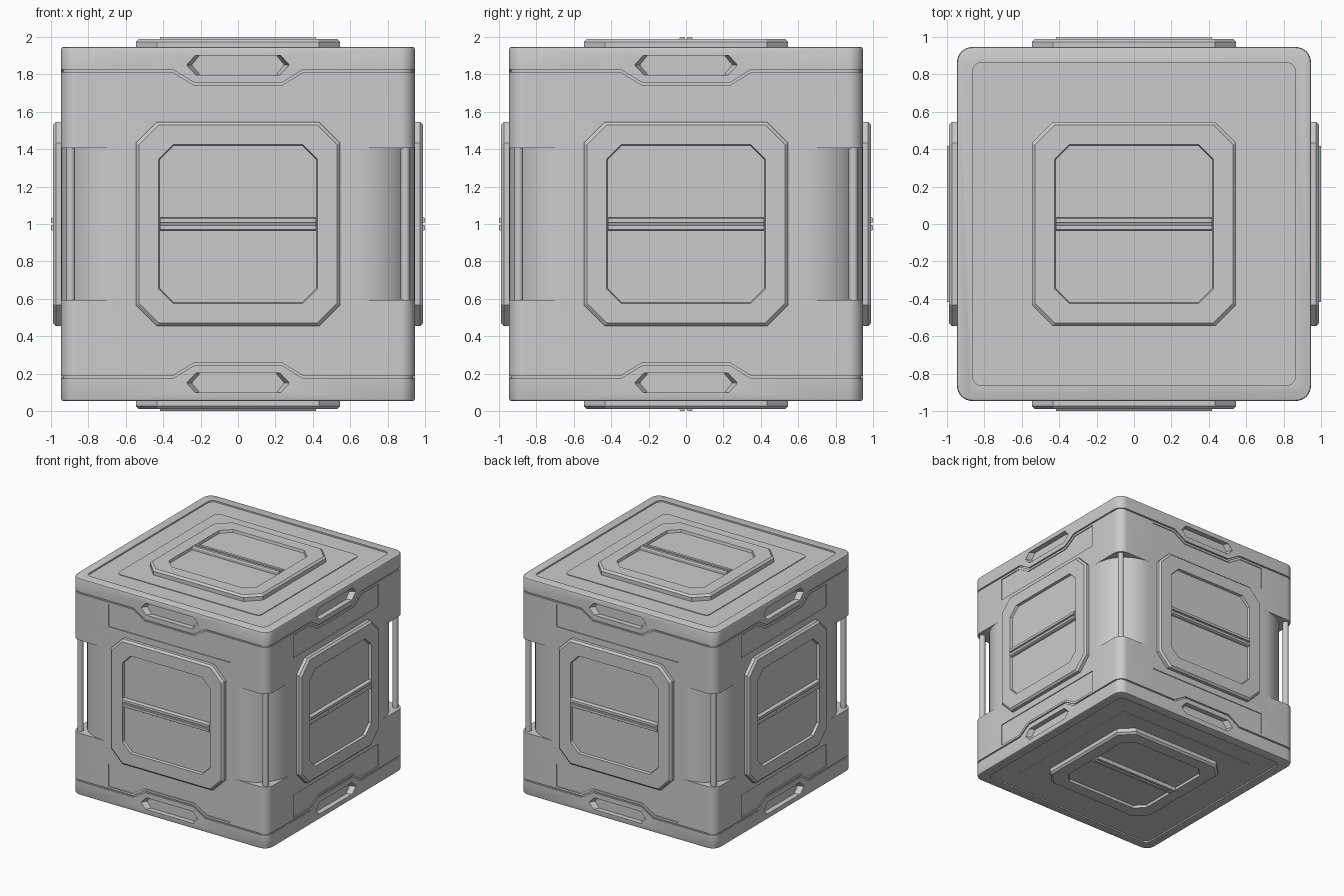
import bpy, bmesh
from math import radians, sin, cos
from mathutils import Matrix, Vector

if "Cube" in bpy.data.objects:
    bpy.data.objects.remove(bpy.data.objects["Cube"])

H = 0.946                                  # half size of the body
BASE = Matrix.Translation((0, 0, 1))
TOP = BASE
BOTTOM = BASE @ Matrix.Rotation(radians(180), 4, 'X')
SIDES = [BASE @ Matrix.Rotation(radians(90 * k), 4, 'Z') @ Matrix.Rotation(radians(90), 4, 'X')
         for k in range(4)]
QUARTERS = [BASE @ Matrix.Rotation(radians(90 * k), 4, 'Z') for k in range(4)]

grey = bpy.data.materials.new("plain grey")
grey.use_nodes = True
colour = (0.6, 0.6, 0.6, 1)
grey.diffuse_color = colour
grey.node_tree.nodes["Principled BSDF"].inputs["Base Color"].default_value = colour


def loft(bm, loops, m):
    """Closed solid through a list of (2D points, height) outlines."""
    rings = [[bm.verts.new(m @ Vector((u, v, w))) for u, v in pts] for pts, w in loops]
    n = len(rings[0])
    for a, b in zip(rings, rings[1:]):
        for i in range(n):
            bm.faces.new((a[i], a[(i + 1) % n], b[(i + 1) % n], b[i]))
    bm.faces.new(rings[0][::-1])
    bm.faces.new(rings[-1])


def prism(bm, pts, low, high, m):
    loft(bm, [(pts, low), (pts, high)], m)


def round_square(half, r, steps=8):
    pts = []
    for k in range(4):
        for i in range(steps + 1):
            a = radians(90 * (k + i / steps))
            cx = (half - r) * (1 if k in (0, 3) else -1)
            cy = (half - r) * (1 if k < 2 else -1)
            pts.append((cx + r * cos(a), cy + r * sin(a)))
    return pts


def octagon(half, c):
    s = half - c
    return [(half, -s), (half, s), (s, half), (-s, half),
            (-half, s), (-half, -s), (-s, -half), (s, -half)]


def mirror_u(pts):
    """Complete a right-hand outline with its left-hand reflection."""
    return pts + [(-u, v) for u, v in reversed(pts)]


def corner_outline(r, start, d):
    """Everything outside a rounded vertical corner, inset by d."""
    c = H - r
    arc = [(c + (r - d) * cos(radians(t * 7.5)), -c - (r - d) * sin(radians(t * 7.5)))
           for t in range(13)]
    return ([(start, -1.1), (1.1, -1.1), (1.1, -start), (H - d, -start)]
            + arc + [(start, d - H)])


def make(name, bm, smooth=True):
    bmesh.ops.recalc_face_normals(bm, faces=bm.faces)
    mesh = bpy.data.meshes.new(name)
    bm.to_mesh(mesh)
    bm.free()
    mesh.materials.append(grey)
    ob = bpy.data.objects.new(name, mesh)
    bpy.context.collection.objects.link(ob)
    if smooth:
        smooth_object(ob)
    return ob


def smooth_object(ob):
    bpy.ops.object.select_all(action='DESELECT')
    ob.select_set(True)
    bpy.context.view_layer.objects.active = ob
    bpy.ops.object.shade_smooth_by_angle(angle=radians(30))


# Body block with softened rims
bm = bmesh.new()
e = 0.012
loft(bm, [(round_square(H - e, 0.08 - e), -H), (round_square(H - e * 0.3, 0.08 - e * 0.3), e * 0.7 - H - e * 0.4),
          (round_square(H, 0.08), e - H), (round_square(H, 0.08), H - e),
          (round_square(H - e * 0.3, 0.08 - e * 0.3), H - e * 0.3),
          (round_square(H - e, 0.08 - e), H)], BASE)
body = make("body", bm, smooth=False)

# Cutters for the rounded post bays and the seam around each corner
bm = bmesh.new()
for m in QUARTERS:
    prism(bm, corner_outline(0.31, 0.634, 0.0005), -0.406, 0.406, m)
    for s in (-1, 1):
        prism(bm, corner_outline(0.08, 0.345, 0.01), s * 0.814, s * 0.826, m)
corner_cutter = make("corner_cutter", bm, smooth=False)

# Cutters for stepped seams, sunken label strips, grips and end recesses
seam = mirror_u([(0.36, 0.826), (0.36, 0.814), (0.35, 0.814), (0.24, 0.744)])
seam = [(0.36, 0.814), (0.352, 0.814), (0.236, 0.742), (-0.236, 0.742), (-0.352, 0.814), (-0.36, 0.814),
        (-0.36, 0.826), (-0.348, 0.826), (-0.232, 0.754), (0.232, 0.754), (0.348, 0.826), (0.36, 0.826)]
strip = mirror_u([(0.588, 0.6), (0.588, 0.795), (0.36, 0.795), (0.244, 0.723)])
grip = mirror_u([(0.225, 0.797), (0.275, 0.85), (0.23, 0.9)])
bm = bmesh.new()
for m in SIDES:
    for s in (-1, 1):
        def flip(pts, k=1):
            return [(u * k, v * s) for u, v in pts]
        prism(bm, flip(seam), H - 0.01, 1.1, m)
        prism(bm, flip(strip), H - 0.007, 1.1, m)
        loft(bm, [(flip(grip, 0.9), H - 0.045), (flip(grip), H), (flip(grip), 1.1)], m)
for m in (TOP, BOTTOM):
    prism(bm, round_square(0.863, 0.05), H - 0.012, 1.1, m)
detail_cutter = make("detail_cutter", bm, smooth=False)

# Apply the cuts, then discard the cutters
for cutter in (corner_cutter, detail_cutter):
    cutter.hide_render = True
    mod = body.modifiers.new("cut", 'BOOLEAN')
    mod.operation = 'DIFFERENCE'
    mod.solver = 'EXACT'
    mod.object = cutter
bpy.context.view_layer.update()
cut_mesh = bpy.data.meshes.new_from_object(
    body.evaluated_get(bpy.context.evaluated_depsgraph_get()))
body.modifiers.clear()
body.data = cut_mesh
for cutter in (corner_cutter, detail_cutter):
    bpy.data.objects.remove(cutter)
smooth_object(body)

# Raised plates on the top and bottom
for name, m in (("top_plate", TOP), ("bottom_plate", BOTTOM)):
    bm = bmesh.new()
    prism(bm, round_square(0.69, 0.04), H - 0.03, H - 0.006, m)
    make(name, bm)

# Six framed panels, each with a grooved bar
bar = mirror_u([(0.036, 0.95), (0.036, 0.99), (0.03, 1.0), (0.008, 1.0), (0.005, 0.99)])
names = ["front", "left", "back", "right", "top", "bottom"]
for name, m in zip(names, SIDES + [TOP, BOTTOM]):
    bm = bmesh.new()
    loft(bm, [(octagon(0.546, 0.112), 0.91), (octagon(0.546, 0.112), 0.974),
              (octagon(0.53, 0.106), 0.99), (octagon(0.425, 0.08), 0.99),
              (octagon(0.42, 0.078), 0.968)], m)
    make(name + "_panel", bm)
    bm = bmesh.new()
    along = Matrix(((0, 0, 1, 0), (1, 0, 0, 0), (0, 1, 0, 0), (0, 0, 0, 1)))
    prism(bm, bar, -0.418, 0.418, m @ along)
    make(name + "_panel_bar", bm)

# Corner posts
for i, m in enumerate(QUARTERS):
    bm = bmesh.new()
    ring = [(0.895 + 0.025 * cos(radians(a)), -0.895 + 0.025 * sin(radians(a)))
            for a in range(0, 360, 20)]
    prism(bm, ring, -0.42, 0.42, m)
    make("corner_post_%d" % (i + 1), bm)
